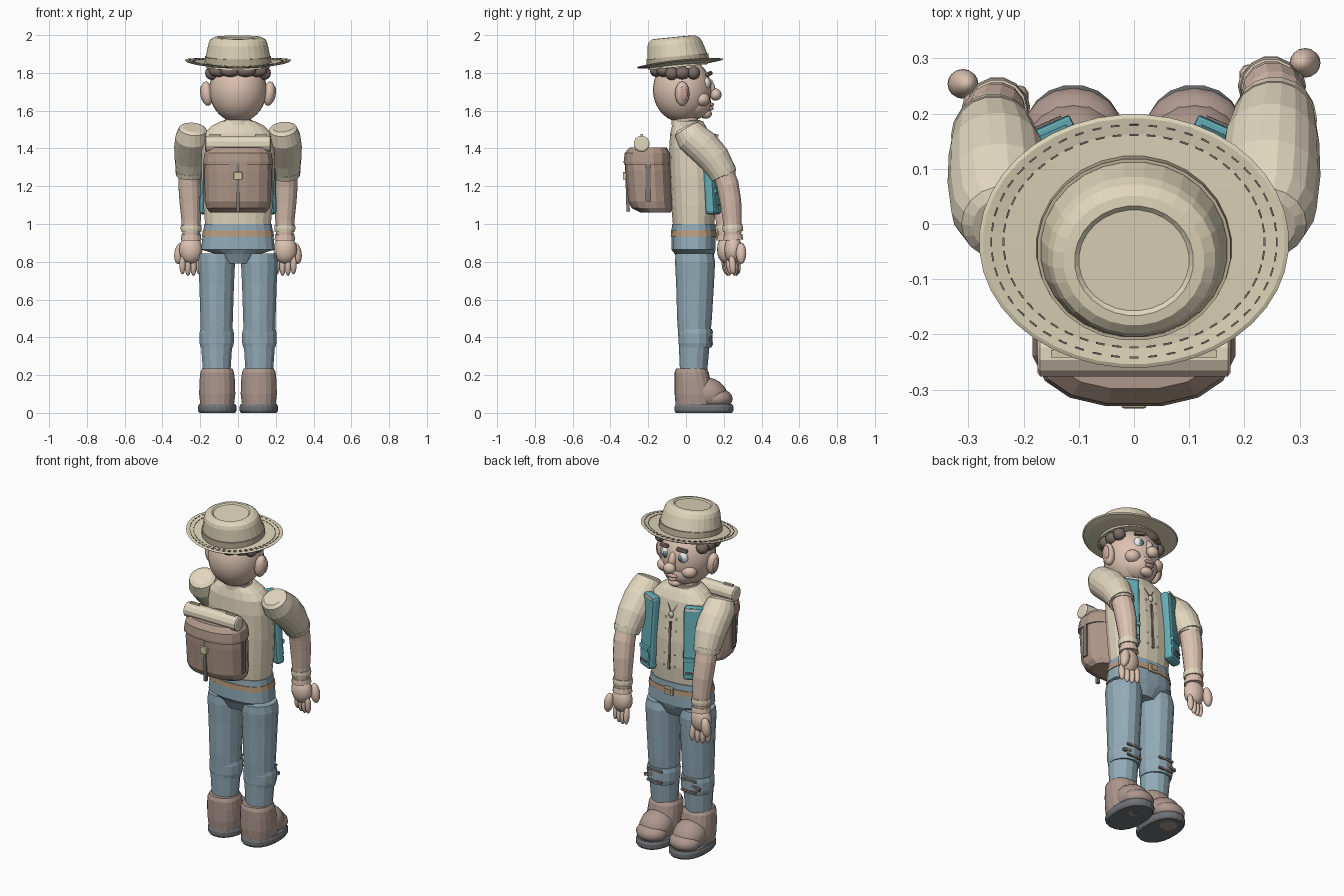
import bpy, bmesh, math
from mathutils import Vector, Matrix, Euler

COLORS = dict(skin=(.72, .54, .44), shirt=(.76, .68, .52), jeans=(.29, .41, .48), boot=(.42, .31, .27),
              sole=(.16, .17, .18), pack=(.43, .31, .25), hat=(.74, .67, .49), band=(.52, .45, .32),
              teal=(.13, .42, .47), hair=(.2, .15, .13), white=(.85, .85, .82), iris=(.15, .35, .42),
              belt=(.5, .33, .2), metal=(.65, .58, .4), lip=(.6, .38, .33), dark=(.22, .19, .17))
MATS = {}
for key, c in COLORS.items():
    MATS[key] = bpy.data.materials.new(key)
    MATS[key].diffuse_color = (*c, 1)


def make(name, bm, mat, smooth=False):
    bmesh.ops.recalc_face_normals(bm, faces=bm.faces)
    me = bpy.data.meshes.new(name)
    bm.to_mesh(me)
    bm.free()
    me.materials.append(MATS[mat])
    for p in me.polygons:
        p.use_smooth = smooth
    ob = bpy.data.objects.new(name, me)
    bpy.context.collection.objects.link(ob)
    return ob


def skin_rings(name, rings, mat):
    """Bridge equal-sized point rings and cap both ends."""
    bm = bmesh.new()
    vs = [[bm.verts.new(p) for p in r] for r in rings]
    n = len(vs[0])
    for a, b in zip(vs, vs[1:]):
        for i in range(n):
            j = (i + 1) % n
            bm.faces.new((a[i], a[j], b[j], b[i]))
    bm.faces.new(vs[0])
    bm.faces.new(vs[-1])
    return make(name, bm, mat)


def loft(name, secs, mat, n=16, cx=0, e=2.0):
    """Stack horizontal superellipses given as (z, centre y, rx, ry)."""
    def pt(s, k):
        a = math.tau * (k + .5) / n
        c, d = math.cos(a), math.sin(a)
        f = lambda v: math.copysign(abs(v) ** (2 / e), v)
        return (cx + s[2] * f(c), s[1] + s[3] * f(d), s[0])
    return skin_rings(name, [[pt(s, k) for k in range(n)] for s in secs], mat)


def tube(name, path, mat, n=14):
    """Round tube through (x, y, z, radius) lying mostly in the yz plane."""
    P = [Vector(p[:3]) for p in path]
    rings = []
    for i, p in enumerate(P):
        t = (P[min(i + 1, len(P) - 1)] - P[max(i - 1, 0)]).normalized()
        u = (Vector((1, 0, 0)) - t * t.x).normalized()
        w = t.cross(u)
        r = path[i][3]
        rings.append([p + r * (u * math.cos(math.tau * k / n) + w * math.sin(math.tau * k / n)) for k in range(n)])
    return skin_rings(name, rings, mat)


def ball(name, loc, rad, mat, rot=(0, 0, 0), u=16, v=10):
    bm = bmesh.new()
    M = Matrix.LocRotScale(Vector(loc), Euler(rot), Vector(rad))
    bmesh.ops.create_uvsphere(bm, u_segments=u, v_segments=v, radius=1, matrix=M)
    return make(name, bm, mat, True)


def box(name, loc, size, mat, rot=(0, 0, 0), bev=0):
    bm = bmesh.new()
    bmesh.ops.create_cube(bm, size=1, matrix=Matrix.Diagonal((*size, 1)))
    if bev:
        bmesh.ops.bevel(bm, geom=bm.edges[:], offset=bev, segments=2, affect='EDGES', profile=.5)
    bm.transform(Matrix.LocRotScale(Vector(loc), Euler(rot), None))
    return make(name, bm, mat)


# torso, neck, trousers and belt
loft("shirt", [(.99, .04, .175, .11), (1.1, .04, .185, .12), (1.25, .035, .195, .122), (1.4, .025, .195, .115),
               (1.48, .02, .18, .105), (1.52, .015, .14, .09), (1.545, .01, .09, .08)], "shirt", 20, e=2.4)
loft("collar", [(1.525, .005, .085, .083), (1.55, 0, .078, .077)], "shirt")
loft("neck", [(1.52, 0, .072, .07), (1.6, -.01, .07, .068)], "skin")
loft("trouser_hips", [(.79, .045, .08, .08), (.84, .045, .115, .105), (.865, .04, .197, .118), (.93, .04, .19, .118),
                      (1.0, .04, .18, .116)], "jeans", 20, e=2.5)
loft("belt", [(.935, .04, .193, .122), (.965, .04, .188, .121)], "belt", 20, e=2.5)
box("belt_buckle", (0, .163, .95), (.06, .014, .048), "metal", bev=.004)
box("buckle_inset", (0, .17, .95), (.036, .008, .026), "belt")

# shirt front
box("shirt_placket", (0, .155, 1.22), (.012, .012, .28), "dark", (.05, 0, 0))
for k in range(5):
    for s in (-1, 1):
        ball("shirt_button", (.035 * s, .158 - .004 * k, 1.1 + .07 * k), (.006, .006, .006), "metal", u=8, v=6)
ball("pendant", (0, .142, 1.4), (.016, .01, .02), "metal", u=10, v=6)
for s in (-1, 1):
    box("pendant_cord", (.018 * s, .132, 1.437), (.006, .006, .06), "dark", (.25, .55 * s, 0))

for s in (-1, 1):
    # vest panels with pocket
    rot = (.06, 0, -.42 * s)
    box("vest_panel", (.145 * s, .135, 1.265), (.11, .055, .43), "teal", rot, .018)
    box("vest_pocket", (.152 * s, .162, 1.13), (.085, .025, .1), "teal", rot, .006)
    box("pocket_flap", (.153 * s, .168, 1.175), (.09, .026, .025), "teal", rot, .005)
    box("pocket_tab", (.157 * s, .178, 1.1), (.06, .014, .008), "dark", rot)
    box("vest_clip", (.14 * s, .148, 1.468), (.075, .02, .012), "white", rot)

    # legs
    lx = .113 * s
    loft("trouser_leg", [(.22, .04, .075, .072), (.34, .043, .083, .08), (.5, .045, .088, .092), (.68, .048, .094, .1),
                         (.8, .048, .1, .106), (.845, .045, .092, .1)], "jeans", 14, lx)
    loft("knee_pad", [(.345, .05, .087, .085), (.37, .05, .093, .09), (.42, .05, .094, .091), (.445, .05, .088, .088)],
         "jeans", 14, lx)
    for z in (.365, .43):
        box("knee_strap", (lx, .137, z), (.1, .012, .014), "dark", bev=.003)
    box("knee_toggle", (.15 * s, .13, .395), (.07, .014, .016), "dark", (0, .2 * s, 0))

    # boots
    bx = .11 * s
    loft("boot_sole", [(0, .095, .095, .15), (.012, .095, .103, .157), (.032, .095, .103, .157), (.046, .095, .097, .15)],
         "sole", 24, bx, 2.3)
    loft("sole_patch", [(-.0, .16, .05, .05), (.004, .16, .05, .05)], "boot", 12, bx)
    loft("boot_shaft", [(.04, .05, .09, .105), (.1, .045, .097, .105), (.17, .035, .095, .095), (.215, .03, .09, .09),
                        (.236, .028, .08, .08)], "boot", 18, bx, 2.3)
    ball("boot_instep", (bx, .12, .1), (.094, .105, .085), "boot", (-.4, 0, 0))
    ball("boot_toe", (bx, .165, .075), (.092, .082, .055), "boot")

    # arms: the x+ arm reaches slightly further forward
    fwd = 0 if s > 0 else -.038
    def arm(pts):
        return [(s * x, y + fwd * min(1, max(0, (1.5 - z) / .28)), z, r) for x, y, z, r in pts]
    tube("sleeve", arm([(.238, -.002, 1.512, .055), (.239, .003, 1.502, .074), (.243, .03, 1.46, .088),
                        (.246, .09, 1.41, .092), (.25, .15, 1.345, .086), (.255, .193, 1.275, .074),
                        (.256, .2, 1.25, .066)]), "shirt", 18)
    tube("sleeve_hem", arm([(.255, .19, 1.28, .077), (.256, .202, 1.255, .072)]), "shirt", 18)
    tube("forearm", arm([(.256, .195, 1.28, .058), (.256, .22, 1.21, .06), (.252, .236, 1.12, .058),
                         (.248, .245, 1.02, .051), (.248, .248, .93, .045)]), "skin")
    tube("bracelet", arm([(.248, .246, .995, .054), (.248, .247, .978, .056), (.248, .248, .96, .054)]), "shirt")
    tube("wrist_cuff", arm([(.248, .248, .945, .051), (.248, .25, .915, .055)]), "skin")
    box("sleeve_tab", arm([(.23, .165, 1.42, 0)])[0][:3], (.012, .05, .02), "metal", (-.75, 0, 0))

    # hands
    def hp(x, y):
        return s * x, y + fwd
    ball("palm", (*hp(.25, .25), .865), (.062, .048, .075), "skin")
    ball("thumb", (*hp(.31, .292), .845), (.027, .027, .057), "skin", (0, -.15 * s, 0))
    for k in range(4):
        ball("finger", (*hp(.207 + .029 * k, .27 - .008 * k), .785 - .008 * (k in (1, 2))), (.017, .019, .052),
             "skin", (.1, 0, 0), 10, 8)

    # face pairs
    ball("ear", (.165 * s, -.02, 1.69), (.032, .038, .065), "skin", (0, .12 * s, 0))
    ball("ear_hollow", (.189 * s, -.012, 1.69), (.011, .022, .042), "lip", (0, .12 * s, 0))
    ball("eye", (.055 * s, .105, 1.745), (.031, .024, .034), "white")
    ball("iris", (.052 * s, .123, 1.743), (.017, .01, .02), "iris", u=12, v=8)
    ball("pupil", (.051 * s, .13, 1.743), (.009, .006, .011), "sole", u=10, v=6)
    box("eyebrow", (.06 * s, .122, 1.795), (.065, .022, .02), "hair", (0, .15 * s, -.3 * s), .006)
    ball("cheek", (.08 * s, .085, 1.66), (.045, .042, .037), "skin")
    for y, z, r in ((-.075, 1.797, .036), (-.02, 1.8, .042), (.04, 1.8, .035)):
        ball("hair_curl", (.138 * s, y, z), (.036, r, .035), "hair", u=12, v=8)
    for x, y in ((.04, -.155), (.1, -.12)):
        ball("hair_back", (x * s, y, 1.81), (.055, .036, .032), "hair", u=12, v=8)

# head
ball("head", (0, -.02, 1.71), (.152, .155, .172), "skin", u=28, v=18)
ball("jaw", (0, .035, 1.635), (.108, .1, .082), "skin", u=20, v=12)
ball("nose_bridge", (0, .128, 1.725), (.023, .025, .05), "skin", (.3, 0, 0))
ball("nose", (0, .157, 1.685), (.036, .031, .032), "skin")
ball("upper_lip", (0, .132, 1.632), (.034, .017, .011), "lip")
ball("lower_lip", (0, .13, 1.612), (.027, .017, .011), "lip")
ball("chin", (0, .105, 1.583), (.04, .032, .026), "skin")

# hat, leaning back; brim lifts slightly at the sides
tilt = Matrix.Translation((0, -.03, 1.842)) @ Matrix.Rotation(.098, 4, 'X')
brim = loft("hat_brim", [(-.004, .01, .16, .15), (.0, 0, .24, .195), (.004, 0, .275, .225), (.01, 0, .281, .231),
                         (.013, 0, .274, .224), (.009, 0, .24, .195), (.01, .01, .16, .15)], "hat", 40)
stitch = []
for r in (.94, .86):
    for k in range(48):
        a = math.tau * k / 48
        stitch.append(box("brim_stitch", (.275 * r * math.cos(a), .225 * r * math.sin(a), .0135 if r > .9 else .0105),
                          (.016, .003, .003), "dark", (0, 0, math.atan2(.225 * math.cos(a), -.275 * math.sin(a)))))
crown = loft("hat_crown", [(-.01, -.012, .17, .16), (.05, -.012, .17, .16), (.115, -.018, .157, .146),
                           (.135, -.02, .148, .136), (.148, -.022, .128, .118), (.15, -.022, .108, .1),
                           (.143, -.022, .1, .092)], "hat", 28)
band = loft("hat_band", [(.004, -.012, .178, .168), (.046, -.012, .176, .166)], "band", 28)
for ob in (brim, crown, band, *stitch):
    if ob not in (crown, band):
        for v in ob.data.vertices:
            v.co.z += .016 * (v.co.x / .28) ** 2
    ob.data.transform(tilt)

# backpack with flap, strap and bedroll
loft("backpack", [(1.06, -.16, .15, .08), (1.085, -.18, .17, .11), (1.12, -.19, .178, .118), (1.28, -.2, .18, .122),
                  (1.37, -.205, .172, .12), (1.4, -.2, .15, .1)], "pack", 16, e=2.5)
loft("pack_flap", [(1.315, -.205, .187, .126), (1.33, -.205, .187, .127), (1.375, -.205, .18, .122),
                   (1.405, -.2, .155, .1)], "pack", 16, e=2.5)
box("pack_strap", (0, -.31, 1.19), (.018, .018, .25), "dark", (.03, 0, 0))
box("pack_buckle", (0, -.325, 1.255), (.045, .018, .04), "metal", bev=.004)
roll = loft("bedroll", [(-.175, 0, .035, .035), (-.17, 0, .043, .043), (.17, 0, .043, .043), (.175, 0, .035, .035)],
            "shirt", 12)
roll.data.transform(Matrix.Translation((0, -.235, 1.425)) @ Matrix.Rotation(math.pi / 2, 4, 'Y'))
for s in (-1, 1):
    box("roll_tie", (.12 * s, -.235, 1.47), (.06, .014, .012), "metal")
    box("pack_side_strap", (.178 * s, -.2, 1.22), (.012, .03, .2), "dark")
